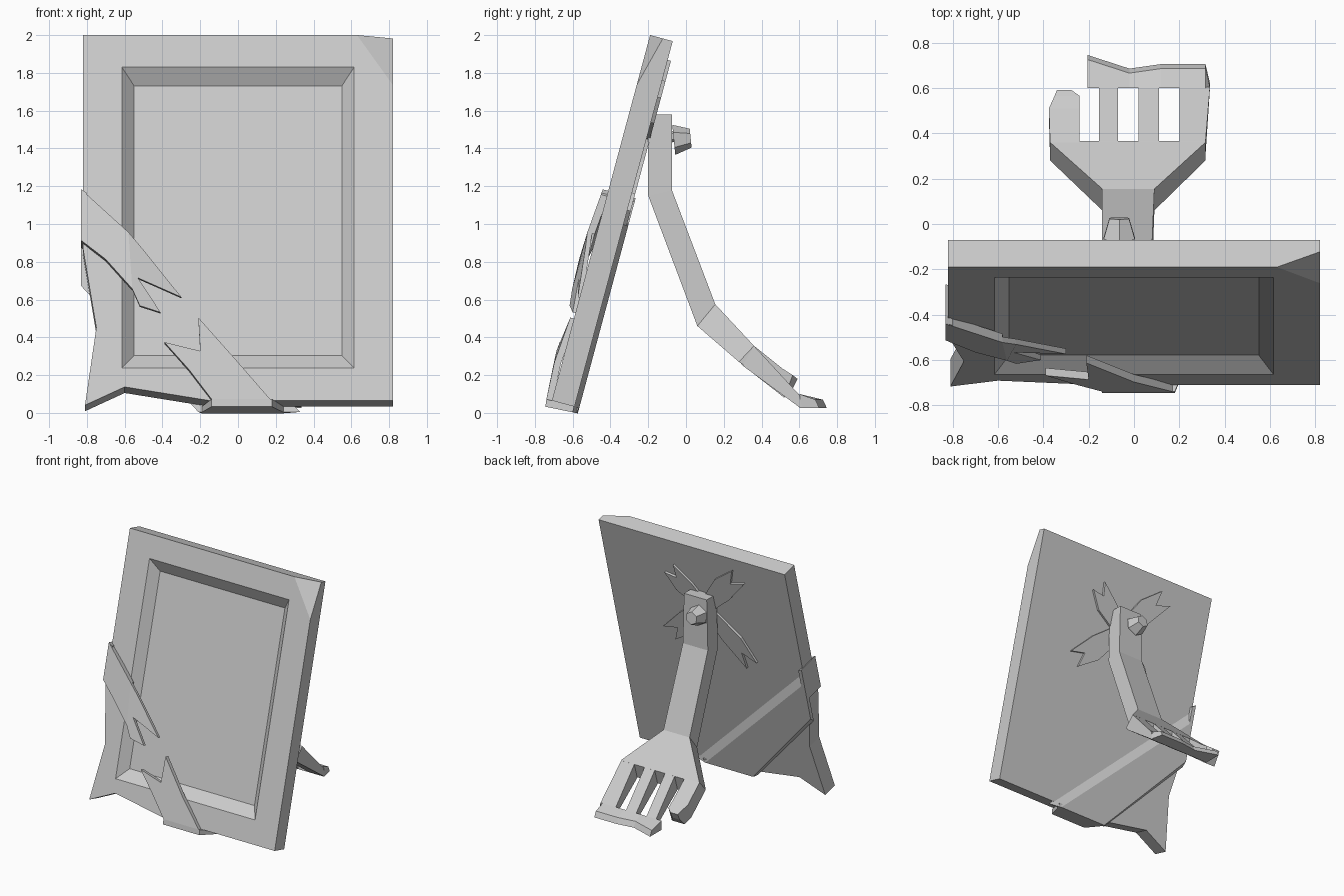
import bpy
import bmesh
from math import pi
from mathutils import Vector, Matrix

cube = bpy.data.objects.get("Cube")
if cube:
    bpy.data.objects.remove(cube, do_unlink=True)

grey = bpy.data.materials.new("plain_grey")
grey.use_nodes = True
grey.diffuse_color = (0.6, 0.6, 0.6, 1)
bsdf = next(n for n in grey.node_tree.nodes if n.type == 'BSDF_PRINCIPLED')
bsdf.inputs["Base Color"].default_value = (0.6, 0.6, 0.6, 1)

# Leaning plane of the picture frame: x across, v up the slope, w out of the front
ORIGIN = Vector((0, -0.71, 0.065))
UP = Vector((0, 0.2595, 0.9657))
OUT = Vector((0, -0.9657, 0.2595))
HEIGHT, DEPTH = 2.004, 0.124


def lean(x, v, w=0.0):
    return ORIGIN + Vector((x, 0, 0)) + UP * v + OUT * w


def finish(name, bm):
    bmesh.ops.recalc_face_normals(bm, faces=bm.faces[:])
    mesh = bpy.data.meshes.new(name)
    bm.to_mesh(mesh)
    bm.free()
    mesh.materials.append(grey)
    ob = bpy.data.objects.new(name, mesh)
    bpy.context.scene.collection.objects.link(ob)
    return ob


def bridge(bm, ring_a, ring_b):
    n = len(ring_a)
    for i in range(n):
        j = (i + 1) % n
        bm.faces.new((ring_a[i], ring_a[j], ring_b[j], ring_b[i]))


def loft(name, sections):
    """Skin a row of rings and cap both ends."""
    bm = bmesh.new()
    rings = [[bm.verts.new(p) for p in s] for s in sections]
    for a, b in zip(rings, rings[1:]):
        bridge(bm, a, b)
    bm.faces.new(rings[0])
    bm.faces.new(rings[-1])
    return finish(name, bm)


def tape(name, outline, thick, base=None):
    """Flat strip on the leaning plane; outline points are x, v, outer w."""
    top = [lean(*p) for p in outline]
    low = [lean(x, v, w - thick) for x, v, w in (base or outline)]
    return loft(name, [top, low])


def strip(name, stations):
    """Bar along y; each station is x range, top y z, bottom y z."""
    return loft(name, [[(x0, yt, zt), (x1, yt, zt), (x1, yb, zb), (x0, yb, zb)]
                       for x0, x1, yt, zt, yb, zb in stations])


# Frame with a dented corner at the top and a crumpled one at the bottom
bm = bmesh.new()
outline = [(-0.82, HEIGHT, 0), (0.63, HEIGHT, 0), (0.82, HEIGHT, -0.07),
           (0.82, 1.73, 0), (0.82, 0, 0), (-0.15, 0, 0), (-0.6, 0.075, 0),
           (-0.81, -0.025, 0), (-0.75, 0.4, 0), (-0.82, 0.83, 0)]
A, B, C, D, E, F, G, H, I, J = front = [bm.verts.new(lean(*p)) for p in outline]
back = [bm.verts.new(lean(x, v, -DEPTH)) for x, v, w in outline]


def opening(half, low, high, w):
    return [bm.verts.new(lean(x, v, w)) for x, v in
            ((-half, high), (half, high), (half, low), (-half, low))]


a, b, c, d = rim = opening(0.615, 0.18, 1.828, 0)
picture = opening(0.55, 0.265, 1.743, -0.065)
for face in ((A, B, b, a), (B, C, D), (B, D, b), (D, E, c, b), (E, F, d, c),
             (F, G, d), (G, H, d), (H, I, d), (I, J, a, d), (J, A, a)):
    bm.faces.new(face)
bridge(bm, rim, picture)
bm.faces.new(picture)
bridge(bm, front, back)
bm.faces.new(back)
finish("picture_frame", bm)

# Torn tape across the crumpled corner
tape("upper_tape_wrap", [(-0.83, 1.15, 0.03), (-0.58, 0.91, 0.05),
                         (-0.56, 0.60, 0.05), (-0.70, 0.76, 0.055),
                         (-0.83, 0.87, 0.03)], 0.04)
tape("upper_tape_torn_end", [(-0.58, 0.91, 0.05), (-0.52, 0.84, 0.04),
                             (-0.30, 0.565, 0.01), (-0.53, 0.665, 0.03),
                             (-0.41, 0.48, 0.015), (-0.52, 0.51, 0.04),
                             (-0.56, 0.60, 0.05)], 0.025)
tape("lower_tape_torn_end", [(-0.39, 0.31, 0.04), (-0.20, 0.26, 0.045),
                             (-0.21, 0.45, 0.02), (0.0, 0.20, 0.04),
                             (0.17, 0.0, 0.03), (-0.14, 0.0, 0.03),
                             (-0.26, 0.16, 0.04)], 0.035)
loft("bottom_tape_fold", [[lean(x0, v, w) for x0, v, w in
                           ((l, 0.0, 0.03), (r, 0.0, 0.03),
                            (r, -0.04, 0.025), (l, -0.04, 0.025))]
                          if front_end else
                          [lean(x0, v, w) for x0, v, w in
                           ((l, 0.0, -0.145), (r, 0.0, -0.145),
                            (r, -0.03, -0.145), (l, -0.03, -0.145))]
                          for front_end, l, r in ((True, -0.14, 0.18),
                                                  (False, -0.2, 0.25))])
tape("side_tape_fold", [(-0.83, 1.15, 0.03), (-0.80, 1.13, 0.03),
                        (-0.80, 0.85, 0.03), (-0.83, 0.87, 0.03)], 0.18)
tape("back_tape", [(-0.83, 1.02, -0.15), (0.23, -0.03, -0.15),
                   (-0.19, -0.03, -0.15), (-0.83, 0.70, -0.15)], -0.03,
     [(-0.83, 1.12, -0.15), (0.33, -0.03, -0.15),
      (-0.21, -0.03, -0.15), (-0.83, 0.66, -0.15)])

# Four forked tape arms around the bolt
for i, (x, v) in enumerate(((0.24, 1.74), (-0.39, 1.86), (-0.37, 1.04), (0.34, 1.12))):
    hub = Vector((-0.03, 1.47))
    arm = Vector((x, v)) - hub
    side = Vector((-arm.y, arm.x)).normalized()
    pts = [hub - side * 0.05, hub + arm * 0.6 - side * 0.10, hub + arm - side * 0.06,
           hub + arm * 0.78, hub + arm + side * 0.07, hub + arm * 0.5 + side * 0.08,
           hub + side * 0.05]
    tape("bolt_tape_" + str(i + 1), [(p.x, p.y, -0.142) for p in pts], -0.025)

# Bent fork used as the rear prop
strip("fork_handle", [(-0.13, 0.07, -0.075, 1.58, -0.2, 1.58),
                      (-0.14, 0.08, -0.075, 1.18, -0.2, 1.15),
                      (-0.14, 0.09, 0.155, 0.575, 0.06, 0.46),
                      (-0.37, 0.315, 0.36, 0.355, 0.28, 0.27),
                      (-0.37, 0.315, 0.365, 0.35, 0.33, 0.235)])
for i, (l, r, l2, r2) in enumerate(((-0.155, -0.07, -0.155, -0.07),
                                    (0.02, 0.11, 0.02, 0.11),
                                    (0.20, 0.315, 0.20, 0.335))):
    strip("fork_tine_" + str(i + 1), [(l, r, 0.36, 0.355, 0.30, 0.25),
                                      (l2, r2, 0.605, 0.09, 0.6, 0.03)])
strip("broken_tine", [(-0.37, -0.24, 0.36, 0.355, 0.29, 0.26),
                      (-0.375, -0.24, 0.51, 0.235, 0.47, 0.12),
                      (-0.35, -0.24, 0.565, 0.20, 0.52, 0.08),
                      (-0.34, -0.275, 0.59, 0.18, 0.565, 0.13)])
loft("fork_tip_bar", [[(x, y0, 0.10), (x, y1 - 0.02, 0.07), (x, y1, 0.027), (x, y0, 0.027)]
                      for x, y0, y1 in ((-0.205, 0.60, 0.745), (-0.02, 0.60, 0.685),
                                        (0.12, 0.60, 0.705), (0.315, 0.60, 0.705),
                                        (0.335, 0.60, 0.62))])


# Bolt through the handle
def bolt(name, sides, r1, r2, length, at):
    bm = bmesh.new()
    bmesh.ops.create_cone(bm, cap_ends=True, segments=sides, radius1=r1, radius2=r2,
                          depth=length, matrix=Matrix.Translation(at) @ Matrix.Rotation(-pi / 2 + 0.1, 4, 'X'))
    return finish(name, bm)


bolt("bolt_head", 6, 0.08, 0.05, 0.09, (-0.065, -0.02, 1.45))
bolt("bolt_shank", 6, 0.03, 0.03, 0.16, (-0.065, -0.1, 1.46))
bolt("bolt_washer", 6, 0.055, 0.055, 0.05, (-0.065, -0.18, 1.5))
